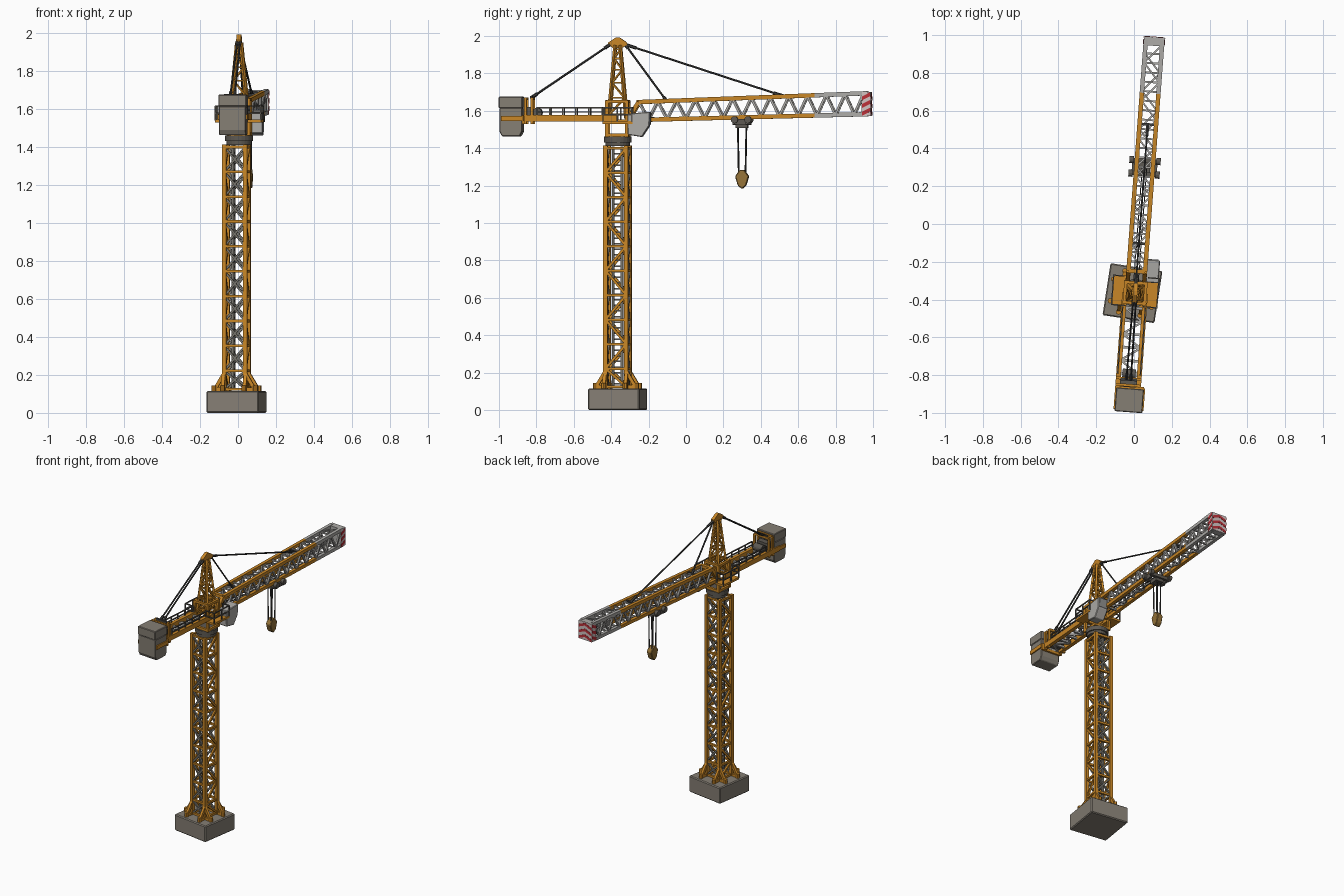
import bpy, bmesh, math
from mathutils import Matrix, Vector

if "Cube" in bpy.data.objects:
    bpy.data.objects.remove(bpy.data.objects["Cube"])

def mat(name, r, g, b):
    m = bpy.data.materials.new(name)
    m.diffuse_color = (r, g, b, 1)
    m.use_nodes = True
    m.node_tree.nodes["Principled BSDF"].inputs["Base Color"].default_value = m.diffuse_color
    return m

ORANGE = mat("crane orange", .58, .24, .02)
CONCRETE = mat("concrete", .235, .21, .175)
PALE = mat("pale grey", .42, .41, .39)
STEEL = mat("steel grey", .19, .18, .155)
DARK = mat("dark grey", .11, .10, .085)
ROPE = mat("rope black", .05, .05, .048)
RED = mat("warning red", .50, .03, .04)
WHITE = mat("warning white", .64, .55, .54)
OCHRE = mat("hook ochre", .30, .17, .04)
GLASS = mat("cab glass", .26, .26, .25)

# fixed lower part and slewing upper part have their own frames
LOW = Matrix.Translation((-.008, -.366, 0)) @ Matrix.Rotation(math.radians(-8.8), 4, 'Z')
UP = Matrix.Translation((.006, -.365, 0)) @ Matrix.Rotation(math.radians(-4.3), 4, 'Z')

def part(name, material, frame, build, bevel=0):
    bm = bmesh.new()
    build(bm)
    bmesh.ops.recalc_face_normals(bm, faces=bm.faces)
    me = bpy.data.meshes.new(name)
    bm.to_mesh(me)
    bm.free()
    me.materials.append(material)
    ob = bpy.data.objects.new(name, me)
    ob.matrix_world = frame
    bpy.context.collection.objects.link(ob)
    if bevel:
        md = ob.modifiers.new("bevel", 'BEVEL')
        md.width, md.segments = bevel, 1
    return ob

def place(a, b):
    a, b = Vector(a), Vector(b)
    d = b - a
    return Matrix.Translation((a + b) / 2) @ d.to_track_quat('Z', 'Y').to_matrix().to_4x4(), d.length

def beam(bm, a, b, w):
    m, l = place(a, b)
    bmesh.ops.create_cube(bm, size=1, matrix=m @ Matrix.Diagonal((w, w, l, 1)))

def rod(bm, a, b, r, n=8):
    m, l = place(a, b)
    bmesh.ops.create_cone(bm, cap_ends=True, segments=n, radius1=r, radius2=r, depth=l, matrix=m)

def box(bm, x0, x1, y0, y1, z0, z1):
    m = Matrix.Translation(((x0 + x1) / 2, (y0 + y1) / 2, (z0 + z1) / 2))
    bmesh.ops.create_cube(bm, size=1, matrix=m @ Matrix.Diagonal((x1 - x0, y1 - y0, z1 - z0, 1)))

def prism(bm, pts, offset):
    a = [bm.verts.new(p) for p in pts]
    b = [bm.verts.new(Vector(p) + Vector(offset)) for p in pts]
    bm.faces.new(a)
    bm.faces.new(b[::-1])
    for i in range(len(a)):
        bm.faces.new((a[i - 1], a[i], b[i], b[i - 1]))

SIGNS = [(-1, -1), (1, -1), (1, 1), (-1, 1)]

def ring(bm, h, z, w):
    for i in range(4):
        (a, b), (c, d) = SIGNS[i], SIGNS[(i + 1) % 4]
        beam(bm, (a * h, b * h, z), (c * h, d * h, z), w)

# concrete foundation and feet
part("foundation", CONCRETE, LOW, lambda bm: box(bm, -.139, .139, -.139, .139, 0, .116), .006)

def feet(bm):
    for sx, sy in SIGNS:
        for dx, dy in ((sx * .05, 0), (0, sy * .05)):
            beam(bm, (sx * .058, sy * .058, .205), (sx * .058 + dx, sy * .058 + dy, .122), .018)
            beam(bm, (sx * .058, sy * .058, .125), (sx * .058 + dx, sy * .058 + dy, .125), .018)
        for p in ((sx * .11, sy * .058), (sx * .058, sy * .11)):
            rod(bm, (*p, .114), (*p, .145), .014)
part("mast_feet", ORANGE, LOW, feet)

# lattice mast
H, Z0, BAY = .056, .222, .131
LEVELS = [.125] + [Z0 + i * BAY for i in range(10)]

def mast(bm):
    for sx, sy in SIGNS:
        beam(bm, (sx * H, sy * H, .116), (sx * H, sy * H, 1.414), .022)
    for z in LEVELS:
        ring(bm, H, z, .014)
    for i, (z, t) in enumerate(zip(LEVELS, LEVELS[1:])):
        s = 1 if i % 2 else -1
        for x in (-H, H):
            beam(bm, (x, -s * H, z), (x, s * H, t), .013)
part("mast_frame", ORANGE, LOW, mast)

def mast_braces(bm):
    for z, t in zip(LEVELS, LEVELS[1:]):
        for y in (-H, H):
            for s in (-1, 1):
                beam(bm, (-s * H, y, z), (s * H, y, t), .011)
part("mast_cross_braces", STEEL, LOW, mast_braces)

def ladder(bm):
    for y in (-.026, .022):
        beam(bm, (-.015, y, .12), (-.015, y, 1.41), .013)
    for i in range(42):
        beam(bm, (-.015, -.026, .14 + i * .03), (-.015, .022, .14 + i * .03), .008)
part("mast_ladder", STEEL, LOW, ladder)

# slewing ring
def slew(bm):
    rod(bm, (0, 0, 1.412), (0, 0, 1.432), .066, 24)
    rod(bm, (0, 0, 1.432), (0, 0, 1.462), .074, 24)
part("slewing_ring", DARK, UP, slew)

# tower head with tapered peak
def head(bm):
    for sx, sy in SIGNS:
        beam(bm, (sx * .054, sy * .054, 1.46), (sx * .054, sy * .054, 1.655), .018)
        beam(bm, (sx * .047, sy * .047, 1.56), (sx * .011, sy * .013, 1.95), .014)
    for z in (1.47, 1.545, 1.65):
        ring(bm, .054, z, .016)
    lev = [1.58, 1.67, 1.75, 1.82, 1.88, 1.93]
    half = [.047 - .034 * (z - 1.56) / .39 for z in lev]
    for z, h in zip(lev, half):
        ring(bm, h, z, .009)
    for i in range(5):
        h, k, s = half[i], half[i + 1], (-1) ** i
        for e in (-1, 1):
            beam(bm, (-s * h, e * h, lev[i]), (s * k, e * k, lev[i + 1]), .008)
            beam(bm, (e * h, -s * h, lev[i]), (e * k, s * k, lev[i + 1]), .008)
    prism(bm, [(-.012, y, z) for y, z in ((-.022, 1.935), (.022, 1.935), (.05, 1.952), (.05, 1.965),
                                          (.01, 1.992), (-.01, 1.992), (-.05, 1.965), (-.05, 1.952))], (.024, 0, 0))
part("tower_head", ORANGE, UP, head)

# side platforms and railings
def rail(bm, pts, z, top):
    for p, q in zip(pts, pts[1:]):
        n = max(1, round((Vector(q) - Vector(p)).length / .075))
        for i in range(n + 1):
            c = Vector(p).lerp(Vector(q), i / n)
            beam(bm, (c.x, c.y, z), (c.x, c.y, top), .007)
        for h in (top, (z + top) / 2):
            beam(bm, (*p, h), (*q, h), .007)

def platforms(bm):
    for s in (-1, 1):
        a, b = sorted((s * .045, s * .122))
        box(bm, a, b, -.072, .088, 1.53, 1.545)
part("side_platforms", ORANGE, UP, platforms)

def railings(bm):
    for s in (-1, 1):
        rail(bm, [(s * .05, -.07), (s * .12, -.07), (s * .12, .085), (s * .065, .085)], 1.54, 1.617)
        rail(bm, [(s * .06, -.43), (s * .06, -.08)], 1.57, 1.617)
part("railings", DARK, UP, railings)

# main jib
L0, L1, TIP, W = .055, .115, 1.34, .044
SPLIT = 1.06
def zb(y): return 1.550 + .032 * (y - L0) / (TIP - L0)
def zt(y): return 1.647 + .047 * (y - L1) / (TIP - L1)

def chords(bm, y0, y1, ytop):
    for x in (-W, W):
        beam(bm, (x, y0, zb(y0)), (x, y1, zb(y1)), .023)
        beam(bm, (x, ytop, zt(ytop)), (x, y1, zt(y1)), .023)

def jib_inner(bm):
    chords(bm, L0 - .01, SPLIT, L1)
    for x in (-W, W):
        beam(bm, (x, L0, zb(L0)), (x, L1, zt(L1)), .022)
    beam(bm, (-W, L1, zt(L1)), (W, L1, zt(L1)), .022)
part("jib_inner_chords", ORANGE, UP, jib_inner)
part("jib_outer_chords", PALE, UP, lambda bm: chords(bm, SPLIT, TIP, SPLIT))

def jib_lattice(bm):
    n = 12
    p = (TIP - .02 - L1) / n
    for i in range(n):
        y, m, e = L1 + i * p, L1 + (i + .5) * p, L1 + (i + 1) * p
        for x in (-W, W):
            beam(bm, (x, y, zt(y)), (x, m, zb(m)), .012)
            beam(bm, (x, m, zb(m)), (x, e, zt(e)), .012)
        s = 1 if i % 2 else -1
        beam(bm, (-W, e, zt(e)), (W, e, zt(e)), .010)
        beam(bm, (-s * W, y, zt(y)), (s * W, e, zt(e)), .009)
        beam(bm, (-W, m, zb(m)), (W, m, zb(m)), .010)
        if i < n - 1:
            beam(bm, (-s * W, m, zb(m)), (s * W, m + p, zb(m + p)), .009)
part("jib_lattice", PALE, UP, jib_lattice)

# striped end box of the jib
part("jib_end_frame", PALE, UP, lambda bm: box(bm, -.052, .054, 1.312, 1.357, 1.572, 1.702))

def end_plates(bm):
    for s in (-1, 1):
        a, b = sorted((s * .054 - .001, s * .054 + .002))
        box(bm, a, b, 1.313, 1.357, 1.573, 1.701)
    box(bm, -.054, .055, 1.357, 1.359, 1.573, 1.701)
part("jib_end_plates", WHITE, UP, end_plates)

def stripes(bm):
    for k in range(3):
        z = 1.574 + k * .041
        for s in (-1, 1):
            prism(bm, [(s * .056, 1.314, z), (s * .056, 1.357, z + .022), (s * .056, 1.357, z + .043),
                       (s * .056, 1.314, z + .021)], (s * .002, 0, 0))
            prism(bm, [(0, 1.359, z + .022), (s * .054, 1.359, z), (s * .054, 1.359, z + .018),
                       (0, 1.359, z + .040)], (0, .002, 0))
part("jib_end_stripes", RED, UP, stripes)

# counter jib with walkway
def counter(bm):
    for s in (-1, 1):
        box(bm, s * .055 - .013, s * .055 + .013, -.56, .0, 1.543, 1.578)
        for y in (-.455, -.49):
            beam(bm, (s * .06, y, 1.53), (s * .06, y, 1.665), .014)
    for y in (-.455, -.49):
        beam(bm, (-.06, y, 1.665), (.06, y, 1.665), .014)
part("counter_jib", ORANGE, UP, counter)

def deck(bm):
    ys = [-.50 + .07 * i for i in range(7)]
    for i, y in enumerate(ys):
        beam(bm, (-.05, y, 1.555), (.05, y, 1.555), .014)
        if i < 6:
            s = (-1) ** i
            beam(bm, (-s * .05, y, 1.555), (s * .05, y + .07, 1.555), .011)
part("counter_jib_lattice", PALE, UP, deck)

def winch(bm):
    rod(bm, (-.035, -.43, 1.59), (.035, -.43, 1.59), .026, 16)
    box(bm, -.045, .045, -.50, -.46, 1.56, 1.62)
part("winch", DARK, UP, winch)

# counterweight blocks in an orange cradle
CW0, CW1 = -.062, .085
def weight(bm):
    box(bm, CW0, CW1, -.632, -.506, 1.615, 1.676)
    prism(bm, [(CW0 + .002, y, z) for y, z in ((-.628, 1.616), (-.628, 1.49), (-.615, 1.464),
                                               (-.52, 1.464), (-.507, 1.49), (-.507, 1.616))], (.143, 0, 0))
part("counterweight", CONCRETE, UP, weight, .004)

def cradle(bm):
    for x in (CW0 - .002, CW1 + .002):
        box(bm, x - .004, x + .004, -.62, -.50, 1.545, 1.572)
    box(bm, CW0, CW1, -.508, -.494, 1.53, 1.575)
part("counterweight_cradle", ORANGE, UP, cradle)

# operator cab
CAB = [(.06, 1.585), (.182, 1.595), (.178, 1.52), (.138, 1.46), (.062, 1.472)]
part("operator_cab", PALE, UP, lambda bm: prism(bm, [(.045, y, z) for y, z in CAB], (.074, 0, 0)), .004)
part("cab_window", GLASS, UP, lambda bm: prism(
    bm, [(.055, .1815, 1.588), (.111, .1815, 1.588), (.111, .1785, 1.526), (.055, .1785, 1.526)], (0, .003, 0)))

# pendant bars from the peak
def pendants(bm):
    for y, z in ((.895, zt(.895)), (.262, zt(.262)), (-.46, 1.672)):
        s = 1 if y > 0 else -1
        for x in ((0,) if s > 0 else (-.012, .012)):
            a, b = Vector((x * .6, s * .04, 1.955)), Vector((x, y, z))
            rod(bm, a, b, .0055, 6)
            for t, u in ((0, .07), (.93, 1)):
                rod(bm, a.lerp(b, t), a.lerp(b, u), .009, 6)
        beam(bm, (-W, y, z), (W, y, z), .013)
part("pendant_bars", ROPE, UP, pendants)

# trolley, ropes and hook block
T = .667
def trolley(bm):
    for s in (-1, 1):
        box(bm, -.075, .075, T + s * .035 - .01, T + s * .035 + .01, 1.528, 1.55)
        box(bm, s * .06 - .007, s * .06 + .007, T - .046, T + .046, 1.525, 1.556)
        for e in (-1, 1):
            rod(bm, (s * .060, T + e * .036, 1.552), (s * .083, T + e * .036, 1.552), .019, 12)
    box(bm, -.03, .03, T - .032, T + .032, 1.508, 1.535)
part("trolley", DARK, UP, trolley)

def ropes(bm):
    for sx, sy in SIGNS:
        rod(bm, (sx * .012, T + sy * .023, 1.52), (sx * .012, T + sy * .018, 1.262), .004, 6)
    for x in (-.012, .012):
        rod(bm, (x, .06, 1.565), (x, T, 1.555), .003, 6)
part("hoist_ropes", ROPE, UP, ropes)

HOOK = [(-.012, 1.284), (.012, 1.284), (.037, 1.25), (.022, 1.20), (0, 1.182), (-.022, 1.20), (-.037, 1.25)]
part("hook_block", OCHRE, UP, lambda bm: prism(bm, [(-.02, T + y, z) for y, z in HOOK], (.04, 0, 0)), .004)
